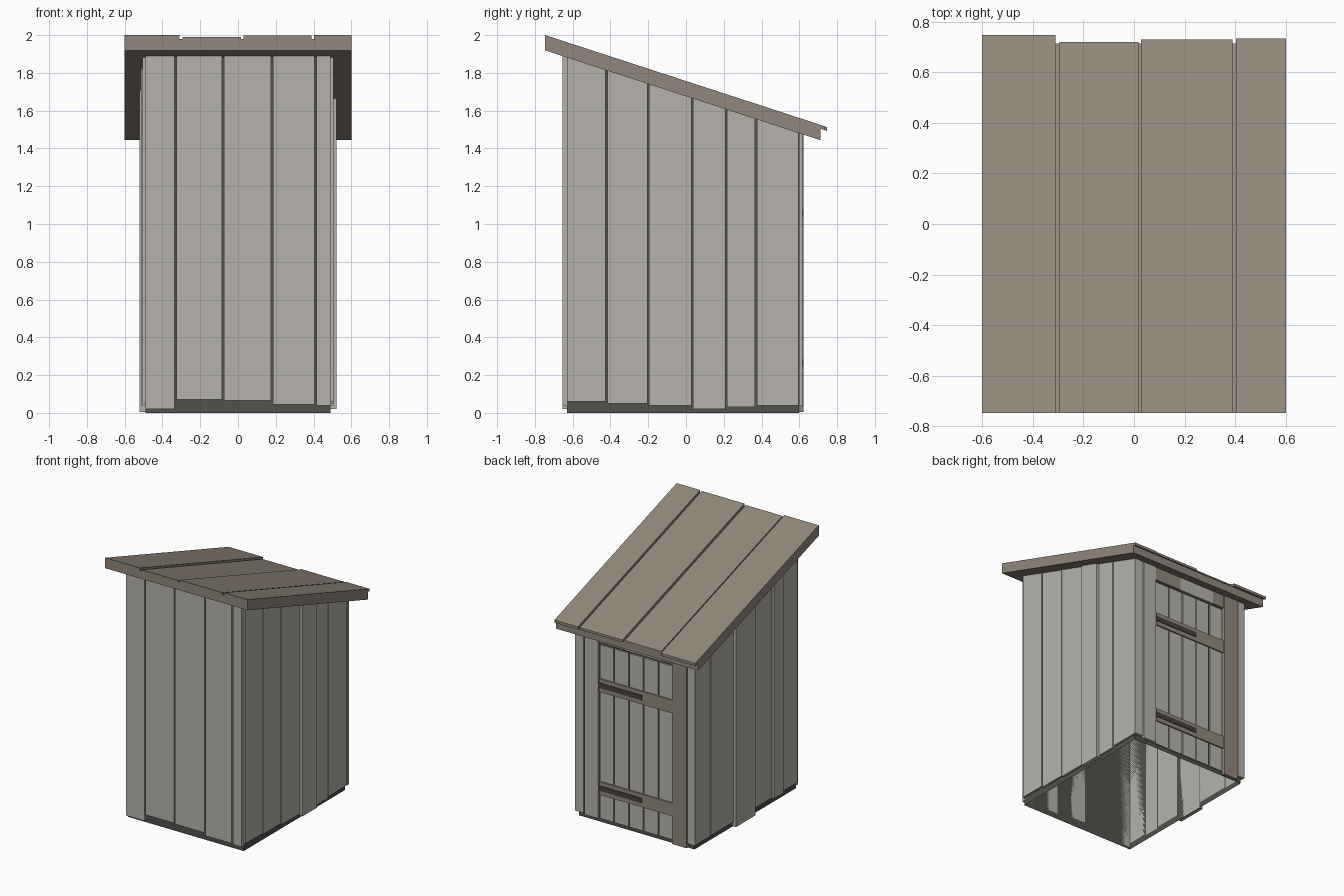
import bpy, bmesh

cube = bpy.data.objects.get("Cube")
if cube:
    bpy.data.objects.remove(cube)


def material(name, rgb):
    m = bpy.data.materials.new(name)
    m.use_nodes = True
    m.diffuse_color = (*rgb, 1)
    m.node_tree.nodes["Principled BSDF"].inputs["Base Color"].default_value = (*rgb, 1)
    return m


GREY = material("weathered grey wood", (0.465, 0.45, 0.412))
BROWN = material("brown wood", (0.285, 0.242, 0.202))
DARK = material("dark inner wood", (0.08, 0.084, 0.073))
IRON = material("dark iron", (0.06, 0.058, 0.052))


def slope(offset=0.0):
    """Height of the roof underside at y, raised by an offset."""
    return lambda y: 1.676 - 0.326 * y + offset


def block(name, mat, x, y, bottom, top, open_ends=False):
    """Box whose bottom and top are flat heights or functions of y."""
    low = bottom if callable(bottom) else lambda _: bottom
    high = top if callable(top) else lambda _: top
    bm = bmesh.new()
    bmesh.ops.create_cube(bm, size=1)
    if open_ends:
        bm.normal_update()
        ends = [f for f in bm.faces if abs(f.normal.z) > 0.5]
        bmesh.ops.delete(bm, geom=ends, context="FACES_ONLY")
    for v in bm.verts:
        v.co.x = x[v.co.x > 0]
        v.co.y = y[v.co.y > 0]
        v.co.z = high(v.co.y) if v.co.z > 0 else low(v.co.y)
    mesh = bpy.data.meshes.new(name)
    bm.to_mesh(mesh)
    bm.free()
    mesh.materials.append(mat)
    ob = bpy.data.objects.new(name, mesh)
    bpy.context.collection.objects.link(ob)


GAP = 0.005
WALL_X, FRONT, BACK = 0.49, -0.63, 0.597

# Dark inner shell, open underneath and closed above by the roof
block("inner_shell", DARK, (-WALL_X, WALL_X), (FRONT, BACK), 0, slope(), open_ends=True)

# Front wall planks
edges = [-0.495, -0.33, -0.08, 0.18, 0.41, 0.495]
feet = [0.02, 0.07, 0.065, 0.045, 0.04]
for i, z in enumerate(feet):
    block(f"front_plank_{i + 1}", GREY, (edges[i] + GAP, edges[i + 1] - GAP),
          (-0.655, FRONT), z, slope())


# Side wall planks: edges along y, bottom heights and outer faces
def side_wall(name, side, edges, feet, outer):
    for i, (z, out) in enumerate(zip(feet, outer)):
        xs = sorted((side * WALL_X, side * out))
        block(f"{name}_plank_{i + 1}", GREY, xs,
              (edges[i] + GAP, edges[i + 1] - GAP), z, slope())


side_wall("left_wall", 1, [-0.635, -0.42, -0.2, 0.033, 0.213, 0.37, 0.6],
          [0.06, 0.05, 0.04, 0.02, 0.03, 0.04],
          [0.505, 0.503, 0.506, 0.522, 0.507, 0.505])
side_wall("right_wall", -1, [-0.635, -0.455, -0.325, -0.1, 0.145, 0.425, 0.6],
          [0.05, 0.04, 0.05, 0.005, 0.045, 0.04],
          [0.505, 0.513, 0.506, 0.522, 0.507, 0.505])

# Back wall planks beside the door
for i, (x0, x1, z) in enumerate([(0.437, 0.508, 0.04), (0.315, 0.427, 0.03),
                                 (-0.508, -0.447, 0.04)]):
    block(f"back_plank_{i + 1}", GREY, (x0, x1), (BACK, 0.618), z, slope())

# Door post and header
block("door_post", BROWN, (-0.44, -0.318), (BACK, 0.622), 0.005, slope())
for i, (x0, x1, mat) in enumerate([(0.08, 0.31, BROWN), (-0.22, 0.08, GREY),
                                   (-0.318, -0.22, BROWN)]):
    block(f"door_header_{i + 1}", mat, (x0, x1), (BACK, 0.612), 1.375, slope())

# Door planks
DOOR_X, PLANK = -0.316, 0.125
for i in range(5):
    x0 = DOOR_X + i * PLANK
    block(f"door_plank_{i + 1}", GREY, (x0 + GAP, x0 + PLANK - GAP),
          (BACK, 0.607), 0.03, 1.36)

# Door battens with iron hinge straps
for name, z in (("lower", 0.215), ("upper", 1.003)):
    block(f"{name}_batten", BROWN, (DOOR_X, 0.307), (BACK, 0.617), z, z + 0.1)
    block(f"{name}_hinge", IRON, (-0.06, 0.312), (0.616, 0.622), z + 0.033, z + 0.07)

# Roof slab and top boards
block("roof_slab", BROWN, (-0.602, 0.602), (-0.747, 0.713), slope(), slope(0.06))
boards = [(-0.602, -0.31, 0.747, 0.08), (-0.295, 0.017, 0.72, 0.07),
          (0.028, 0.39, 0.73, 0.078), (0.403, 0.602, 0.733, 0.081)]
for i, (x0, x1, end, rise) in enumerate(boards):
    block(f"roof_board_{i + 1}", BROWN, (x0, x1), (-0.747, end),
          slope(0.06), slope(rise))
